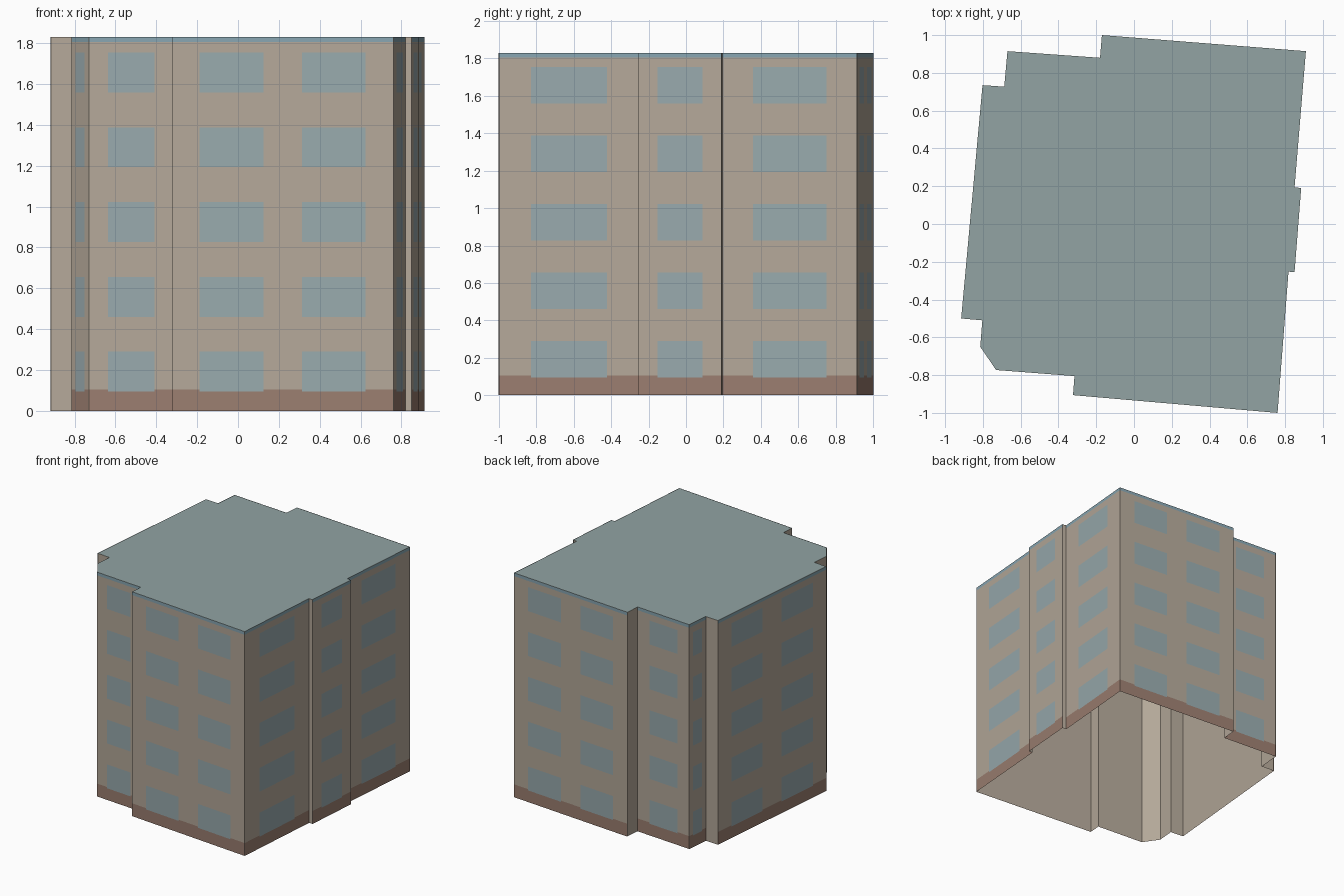
import bpy
import bmesh
from mathutils import Vector

cube = bpy.data.objects.get("Cube")
if cube:
    bpy.data.objects.remove(cube)

HEIGHT = 1.83
BASE_TOP = 0.105
TRIM_BOTTOM = 1.805
SKIN = 0.002
STOREYS = [(0.095 + 0.366 * i, 0.29 + 0.366 * i) for i in range(5)]


def srgb(r, g, b):
    return tuple((c / 255 / 12.92) if c < 11 else ((c / 255 + 0.055) / 1.055) ** 2.4
                 for c in (r, g, b)) + (1.0,)


def material(name, color):
    mat = bpy.data.materials.new(name)
    mat.use_nodes = True
    mat.diffuse_color = color
    bsdf = mat.node_tree.nodes["Principled BSDF"]
    bsdf.inputs["Base Color"].default_value = color
    bsdf.inputs["Roughness"].default_value = 0.9
    return mat


WALL, BASE, GLASS, TRIM, ROOF = range(5)
MATERIALS = [
    material("beige wall", srgb(180, 168, 153)),
    material("brown base", srgb(155, 126, 112)),
    material("window blue grey", srgb(152, 170, 173)),
    material("roof trim blue", srgb(136, 166, 178)),
    material("roof grey green", srgb(146, 164, 163)),
]


def finish(bm, name):
    mesh = bpy.data.meshes.new(name)
    bm.to_mesh(mesh)
    bm.free()
    for mat in MATERIALS:
        mesh.materials.append(mat)
    obj = bpy.data.objects.new(name, mesh)
    bpy.context.collection.objects.link(obj)
    return obj


# Footprint counter-clockwise: corner x, y and the window bays of the wall that
# starts there (0 = plain return wall)
FOOTPRINT = [
    (0.76, -1.0, 1), (0.818, -0.252, 0), (0.85, -0.255, 1), (0.885, 0.19, 0),
    (0.85, 0.195, 1), (0.91, 0.915, 2), (-0.17, 1.0, 0), (-0.18, 0.88, 1),
    (-0.67, 0.915, 1), (-0.687, 0.727, 0), (-0.802, 0.735, 2), (-0.915, -0.5, 0),
    (-0.803, -0.51, 0), (-0.814, -0.65, 1), (-0.73, -0.773, 1), (-0.315, -0.805, 0),
    (-0.323, -0.906, 2),
]
BAYS = {1: [(0.228, 0.772)], 2: [(0.125, 0.413), (0.587, 0.875)]}


# Plain shell, open underneath, with the flat roof on top
bm = bmesh.new()
low = [bm.verts.new((x, y, 0)) for x, y, _ in FOOTPRINT]
high = [bm.verts.new((x, y, HEIGHT)) for x, y, _ in FOOTPRINT]
for i in range(len(low)):
    j = (i + 1) % len(low)
    bm.faces.new((low[i], low[j], high[j], high[i]))
roof = bm.faces.new(high)
roof.material_index = ROOF
finish(bm, "building_shell")


def inside(value, spans):
    return any(a < value < b for a, b in spans)


def facade(start, end, bays):
    """Outer wall skin cut into a grid of wall, base, window and trim faces."""
    along = end - start
    out = Vector((along.y, -along.x, 0)).normalized() * SKIN
    us = sorted({0.0, 1.0, *(u for bay in bays for u in bay)})
    zs = sorted({0.0, BASE_TOP, TRIM_BOTTOM, HEIGHT, *(z for s in STOREYS for z in s)})
    skin = bmesh.new()
    grid = [[skin.verts.new(start + along * u + out + Vector((0, 0, z))) for u in us]
            for z in zs]
    for r in range(len(zs) - 1):
        z = (zs[r] + zs[r + 1]) / 2
        for c in range(len(us) - 1):
            u = (us[c] + us[c + 1]) / 2
            face = skin.faces.new((grid[r][c], grid[r][c + 1],
                                   grid[r + 1][c + 1], grid[r + 1][c]))
            if inside(z, STOREYS) and inside(u, bays):
                face.material_index = GLASS
            elif z < BASE_TOP:
                face.material_index = BASE
            elif z > TRIM_BOTTOM:
                face.material_index = TRIM
            else:
                face.material_index = WALL
    return skin


# Windowed walls
for i, (x, y, count) in enumerate(FOOTPRINT):
    if count:
        nx, ny, _ = FOOTPRINT[(i + 1) % len(FOOTPRINT)]
        finish(facade(Vector((x, y, 0)), Vector((nx, ny, 0)), BAYS[count]),
               f"facade_{i + 1}")
